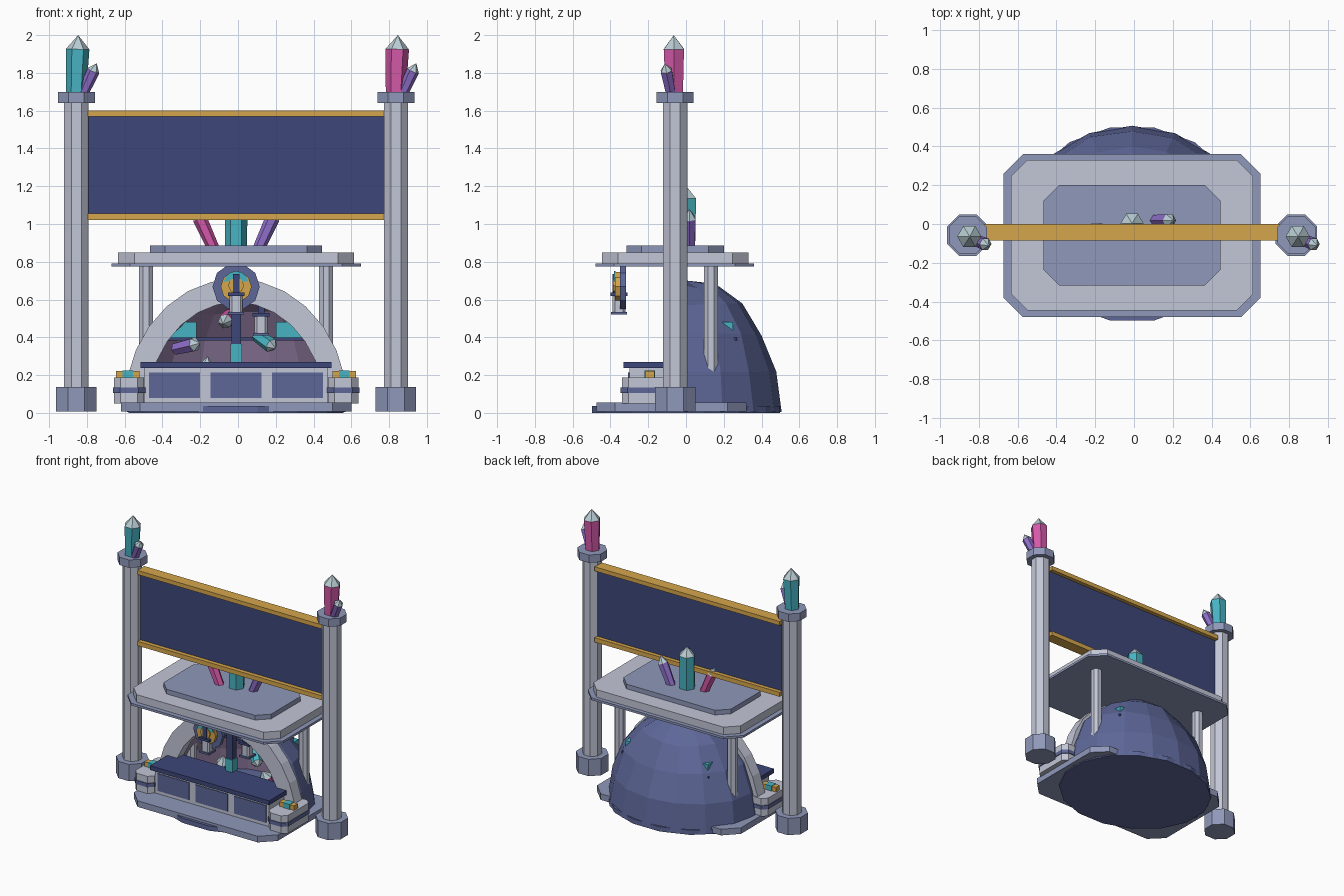
import bpy, bmesh, math, random
from mathutils import Vector

if "Cube" in bpy.data.objects:
    bpy.data.objects.remove(bpy.data.objects["Cube"])

random.seed(4)
CX, CY = -0.01, -0.057   # axis of the stall


def material(name, hexcode):
    m = bpy.data.materials.new(name)
    c = [int(hexcode[i:i + 2], 16) / 255 for i in (0, 2, 4)]
    m.diffuse_color = [v / 12.92 if v < 0.04 else ((v + 0.055) / 1.055) ** 2.4 for v in c] + [1]
    m.use_nodes = True
    m.node_tree.nodes["Principled BSDF"].inputs["Base Color"].default_value = m.diffuse_color
    return m


LIGHT = material("light_stone", "c2c6d6")
STONE = material("blue_grey_stone", "8f98ba")
ROCK = material("dark_blue_rock", "5d6798")
NAVY = material("navy", "3d4679")
GOLD = material("gold", "d6a64c")
TEAL = material("teal", "48b4c3")
PINK = material("pink", "d65aaa")
PURPLE = material("purple", "9070cc")
MAUVE = material("mauve_lining", "9882a8")
PALE = material("pale_crystal_tip", "b9cdd4")


def finish(name, bm, *mats):
    me = bpy.data.meshes.new(name)
    bmesh.ops.recalc_face_normals(bm, faces=bm.faces)
    bm.to_mesh(me)
    bm.free()
    for m in mats:
        me.materials.append(m)
    ob = bpy.data.objects.new(name, me)
    bpy.context.collection.objects.link(ob)
    return ob


def extrude(name, pts, vec, mat):
    """Closed outline of 3D points extruded along vec."""
    bm = bmesh.new()
    f = bm.faces.new([bm.verts.new(p) for p in pts])
    r = bmesh.ops.extrude_face_region(bm, geom=[f])
    bmesh.ops.translate(bm, vec=vec, verts=[v for v in r["geom"] if isinstance(v, bmesh.types.BMVert)])
    return finish(name, bm, mat)


def slab(name, x0, x1, y0, y1, z0, z1, mat, c=0.0):
    """Box with optional chamfered vertical corners."""
    if c:
        pts = [(x0 + c, y0), (x1 - c, y0), (x1, y0 + c), (x1, y1 - c),
               (x1 - c, y1), (x0 + c, y1), (x0, y1 - c), (x0, y0 + c)]
    else:
        pts = [(x0, y0), (x1, y0), (x1, y1), (x0, y1)]
    return extrude(name, [(x, y, z0) for x, y in pts], (0, 0, z1 - z0), mat)


def octagon(name, x, y, h, z0, z1, mat):
    return slab(name, x - h, x + h, y - h, y + h, z0, z1, mat, h * 0.586)


def wheel(name, x, z, r, n, y0, y1, mat, a0=0, a1=2 * math.pi):
    """Disc (or segment of one) facing the front."""
    pts = [(x + r * math.cos(a0 + (a1 - a0) * i / n), y0, z + r * math.sin(a0 + (a1 - a0) * i / n))
           for i in range(n if a1 - a0 > 6 else n + 1)]
    return extrude(name, pts, (0, y1 - y0, 0), mat)


def crystal(name, base, tip, r, mat, shoulder=0.76, r0=0.85):
    """Six sided crystal with a pale point."""
    base, tip = Vector(base), Vector(tip)
    axis = tip - base
    q = Vector((0, 0, 1)).rotation_difference(axis)
    bm = bmesh.new()
    rings = []
    for t, rad in ((0, r * r0), (shoulder, r)):
        rings.append([bm.verts.new(base + axis * t + q @ Vector(
            (rad * math.cos(i * math.pi / 3), rad * math.sin(i * math.pi / 3), 0))) for i in range(6)])
    top = bm.verts.new(tip)
    bm.faces.new(rings[0])
    for i in range(6):
        j = (i + 1) % 6
        bm.faces.new((rings[0][i], rings[0][j], rings[1][j], rings[1][i]))
        bm.faces.new((rings[1][i], rings[1][j], top)).material_index = 1
    return finish(name, bm, mat, PALE)


# platform and the rock disc below the dome
slab("platform", CX - 0.61, CX + 0.61, -0.475, 0.32, 0.008, 0.055, STONE, 0.1)
extrude("rock_floor", [(CX + 0.58 * math.cos((i + .5) * math.pi / 8), 0.507 * math.sin((i + .5) * math.pi / 8), 0)
                       for i in range(16)], (0, 0, 0.036), ROCK)

# tall pillars with crystal clusters
for side, s, mat in (("left", -1, TEAL), ("right", 1, PINK)):
    x = CX + s * 0.846
    octagon(side + "_pillar_base", x, CY, 0.107, 0.008, 0.137, STONE)
    octagon(side + "_pillar_shaft", x, CY, 0.064, 0.137, 1.64, LIGHT)
    octagon(side + "_pillar_cap", x, CY, 0.098, 1.64, 1.70, STONE)
    crystal(side + "_pillar_crystal", (x - 0.001, CY - 0.005, 1.69), (x + 0.01, CY - 0.008, 2.0), 0.062, mat)
    crystal(side + "_pillar_small_crystal", (x + 0.035, -0.08, 1.69), (x + 0.108, -0.112, 1.85), 0.034, PURPLE)

# banner board between the pillars
slab("banner_panel", CX - 0.783, CX + 0.783, -0.053, -0.03, 1.05, 1.575, NAVY)
for n, z0, z1 in (("top", 1.568, 1.60), ("bottom", 1.022, 1.056)):
    slab("banner_%s_rail" % n, CX - 0.785, CX + 0.785, -0.085, 0.0, z0, z1, GOLD)

# canopy roof in three tiers, with rear posts
slab("roof_rim", CX - 0.661, CX + 0.661, -0.48, 0.36, 0.775, 0.792, STONE, 0.10)
slab("roof_slab", CX - 0.624, CX + 0.624, -0.445, 0.33, 0.792, 0.85, LIGHT, 0.085)
slab("roof_top", CX - 0.456, CX + 0.456, -0.316, 0.2, 0.85, 0.886, STONE, 0.08)
for side, s in (("left", -1), ("right", 1)):
    octagon(side + "_roof_post", CX + s * 0.477, 0.133, 0.037, 0.05, 0.78, LIGHT)

# roof crystals
crystal("roof_crystal_centre", (CX, -0.002, 0.88), (CX, 0.002, 1.2), 0.06, TEAL, 0.8, 0.97)
crystal("roof_crystal_left", (-0.13, -0.03, 0.87), (-0.225, -0.03, 1.08), 0.038, PINK)
crystal("roof_crystal_right", (0.11, 0.018, 0.87), (0.205, 0.018, 1.08), 0.038, PURPLE)


# hollow rock dome, cut open at the front
def dome(name, k, mat):
    bm = bmesh.new()
    bmesh.ops.create_uvsphere(bm, u_segments=16, v_segments=10, radius=1)
    for v in bm.verts:
        j = 1 + random.uniform(-0.03, 0.012) * (abs(v.co.z) > 0.01)
        v.co = Vector((CX + v.co.x * 0.58 * k * j, v.co.y * 0.507 * k * j, v.co.z * 0.715 * k * j))
    for co, no in (((0, 0, 0.005), (0, 0, -1)), ((0, -0.07, 0), (0, -1, 0))):
        bmesh.ops.bisect_plane(bm, geom=bm.verts[:] + bm.edges[:] + bm.faces[:],
                               plane_co=co, plane_no=no, clear_outer=True)
    return finish(name, bm, mat)


dome("rock_dome", 1.0, ROCK)
lining = dome("dome_lining", 0.92, MAUVE)
lining.data.flip_normals()

# stone arch around the opening
N = 14
arc = [i * math.pi / N for i in range(N + 1)]
outer = [(CX + 0.59 * math.cos(a), -0.122, 0.04 + 0.67 * math.sin(a)) for a in arc]
inner = [(CX + 0.465 * math.cos(a), -0.122, 0.04 + 0.545 * math.sin(a)) for a in reversed(arc)]
extrude("stone_arch", outer + inner, (0, 0.09, 0), LIGHT)

# counter with three inset-looking panels
slab("counter_body", CX - 0.485, CX + 0.485, -0.30, -0.08, 0.05, 0.237, LIGHT)
slab("counter_top", CX - 0.505, CX + 0.505, -0.33, -0.05, 0.237, 0.27, NAVY)
for i in (-1, 0, 1):
    x = CX + i * 0.325
    slab("counter_panel_%d" % (i + 2), x - 0.135, x + 0.135, -0.306, -0.299, 0.08, 0.213, ROCK)

# side plinths with a gold and teal bar on top
for side, s in (("left", -1), ("right", 1)):
    x = CX + s * 0.567
    slab(side + "_plinth", x - 0.08, x + 0.08, -0.34, -0.02, 0.05, 0.187, LIGHT, 0.035)
    slab(side + "_plinth_band", x - 0.086, x + 0.086, -0.346, -0.014, 0.106, 0.135, ROCK, 0.037)
    xb = CX + s * 0.573
    slab(side + "_gold_bar", xb - 0.062, xb + 0.062, -0.215, -0.168, 0.186, 0.222, GOLD)
    slab(side + "_bar_gem", xb - 0.028, xb + 0.028, -0.219, -0.164, 0.187, 0.225, TEAL)

# round hanging medallion
wheel("medallion_disc", CX, 0.668, 0.125, 10, -0.35, -0.318, ROCK)
wheel("medallion_gold", CX, 0.668, 0.082, 10, -0.375, -0.35, GOLD)
wheel("medallion_gem", CX, 0.685, 0.066, 6, -0.381, -0.374, TEAL, 0.15, math.pi - 0.15)
wheel("medallion_core", CX, 0.675, 0.042, 8, -0.386, -0.374, GOLD)


# lanterns
def lantern(name, x, y, z, top):
    slab(name + "_body", x - 0.034, x + 0.034, y - 0.034, y + 0.034, z, z + 0.09, LIGHT, 0.012)
    slab(name + "_foot", x - 0.042, x + 0.042, y - 0.042, y + 0.042, z - 0.01, z + 0.004, ROCK)
    slab(name + "_cap", x - 0.044, x + 0.044, y - 0.044, y + 0.044, z + 0.09, z + 0.108, NAVY)
    slab(name + "_rod", x - 0.017, x + 0.017, y - 0.034, y, z + 0.1, top, NAVY)


lantern("front_lantern", CX, -0.355, 0.53, 0.735)
lantern("inner_lantern", 0.122, -0.06, 0.42, 0.61)

# post and crystals inside the dome
slab("inner_post", CX - 0.025, CX + 0.025, -0.09, -0.04, 0.26, 0.62, NAVY)
slab("inner_post_gem", CX - 0.03, CX + 0.03, -0.097, -0.035, 0.265, 0.365, TEAL)
slab("inner_shelf", CX - 0.37, CX + 0.37, 0.15, 0.27, 0.383, 0.40, NAVY)
for side, s in (("left", -1), ("right", 1)):
    x = CX + s * 0.28
    slab(side + "_shelf_gem", x - 0.07, x + 0.07, 0.17, 0.25, 0.40, 0.48, TEAL)
crystal("geode_crystal_purple", (-0.33, 0.1, 0.34), (-0.2, -0.02, 0.37), 0.04, PURPLE)
crystal("geode_crystal_teal", (0.1, 0.05, 0.41), (0.2, -0.04, 0.34), 0.04, TEAL)
crystal("geode_crystal_pink", (-0.03, 0.3, 0.53), (-0.08, 0.02, 0.47), 0.04, PINK)
crystal("geode_crystal_floor_left", (-0.2, 0.1, 0.04), (-0.16, 0.05, 0.3), 0.05, TEAL)
crystal("geode_crystal_floor_right", (0.22, 0.15, 0.04), (0.17, 0.05, 0.27), 0.05, PINK)
